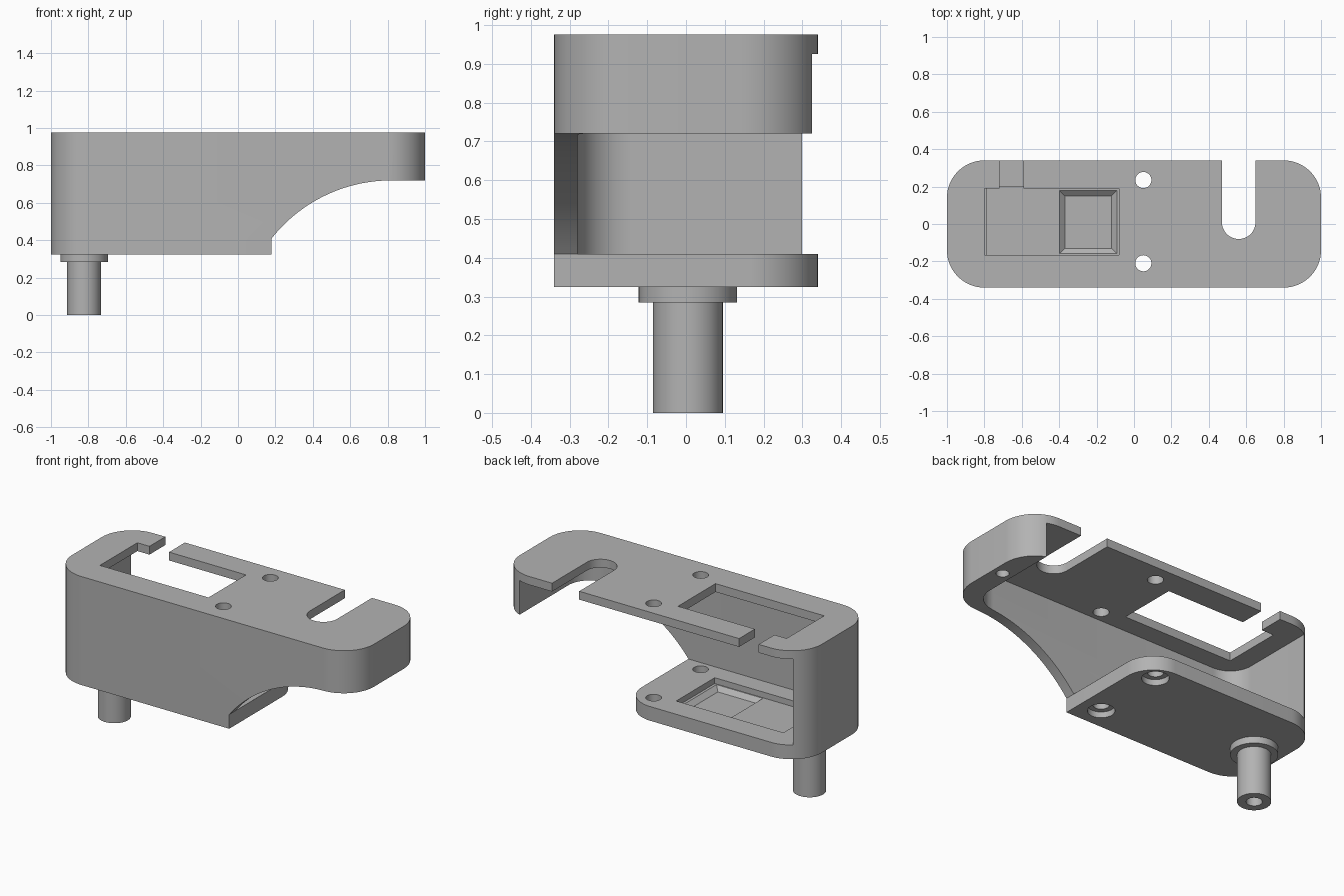
import bpy, bmesh, math
from mathutils import Vector

if "Cube" in bpy.data.objects:
    bpy.data.objects.remove(bpy.data.objects["Cube"], do_unlink=True)

grey = bpy.data.materials.new("plain grey")
grey.use_nodes = True
grey.diffuse_color = (0.45, 0.45, 0.45, 1)
grey.node_tree.nodes["Principled BSDF"].inputs["Base Color"].default_value = (0.45, 0.45, 0.45, 1)


def arc(cx, cy, r, start, end, n=16):
    """Points on an arc, angles in degrees."""
    angles = [math.radians(start + (end - start) * i / n) for i in range(n + 1)]
    return [(cx + r * math.cos(a), cy + r * math.sin(a)) for a in angles]


def rect(x0, x1, y0, y1):
    return [(x0, y0), (x1, y0), (x1, y1), (x0, y1)]


def circle(cx, cy, r):
    return arc(cx, cy, r, 0, 360, 48)[:-1]


def prism(name, points, low, high, along_y=False, inset=0):
    """Extrude a profile along z (or y); inset shrinks the low end."""
    bm = bmesh.new()
    place = (lambda u, v, d: (u, d, v)) if along_y else (lambda u, v, d: (u, v, d))
    mu = sum(p[0] for p in points) / len(points)
    mv = sum(p[1] for p in points) / len(points)
    shrink = lambda c, m: c - math.copysign(inset, c - m) if inset else c
    bottom = [bm.verts.new(place(shrink(u, mu), shrink(v, mv), low)) for u, v in points]
    top = [bm.verts.new(place(u, v, high)) for u, v in points]
    bm.faces.new(bottom[::-1])
    bm.faces.new(top)
    for i in range(len(points)):
        j = (i + 1) % len(points)
        bm.faces.new((bottom[i], bottom[j], top[j], top[i]))
    bmesh.ops.recalc_face_normals(bm, faces=bm.faces)
    mesh = bpy.data.meshes.new(name)
    bm.to_mesh(mesh)
    bm.free()
    mesh.materials.append(grey)
    obj = bpy.data.objects.new(name, mesh)
    bpy.context.collection.objects.link(obj)
    return obj


def activate(obj):
    bpy.ops.object.select_all(action='DESELECT')
    obj.select_set(True)
    bpy.context.view_layer.objects.active = obj


def cut(obj, *args, **kwargs):
    cutter = prism("cutter", *args, **kwargs)
    cutter.hide_render = True
    activate(obj)
    mod = obj.modifiers.new("cut", 'BOOLEAN')
    mod.operation, mod.solver, mod.object = 'DIFFERENCE', 'EXACT', cutter
    bpy.ops.object.modifier_apply(modifier=mod.name)
    bpy.data.objects.remove(cutter, do_unlink=True)


# Rounded block that becomes the housing
base, floor, ceiling, top = 0.325, 0.41, 0.925, 0.975
outline = (arc(0.8, 0.14, 0.2, 0, 90) + arc(-0.8, 0.14, 0.2, 90, 180)
           + arc(-0.8, -0.14, 0.2, 180, 270) + arc(0.8, -0.14, 0.2, 270, 360))
housing = prism("housing", outline, base, top)

# Cavity open to the back
cut(housing, [(0.876, 0.6), (-0.92, 0.6)] + arc(-0.78, -0.14, 0.14, 180, 270)
    + arc(0.736, -0.14, 0.14, 270, 360), floor, ceiling)

# Arched underside
sweep = arc(0.82, -0.096, 0.816, 90, 141.7, 32)
cut(housing, [(1.3, 0.1), (1.3, 0.72)] + sweep + [(0.18, 0.1)], -0.6, 0.6, along_y=True)

# Rounded free corner of the bottom plate
cut(housing, arc(0.0, 0.16, 0.18, 0, 90) + [(0.0, 0.6), (0.4, 0.6), (0.4, 0.16)], 0.2, 0.5)

# Window, notch and cable slot through the top plate
cut(housing, rect(-0.8, -0.08, -0.165, 0.19), 0.9, 1.1)
cut(housing, rect(-0.72, -0.59, 0.1, 0.6), 0.9, 1.1)
cut(housing, [(0.65, 0.6), (0.47, 0.6)] + arc(0.56, 0.01, 0.09, 180, 360, 24), 0.9, 1.1)

# Stepped pocket in the bottom plate
cut(housing, rect(-0.785, -0.075, -0.165, 0.2), 0.375, 0.5)
cut(housing, rect(-0.4, -0.09, -0.16, 0.18), 0.35, 0.376, inset=0.03)

# Screw holes through both plates, counterbored from below
for y in (0.235, -0.21):
    cut(housing, circle(0.05, y, 0.043), 0.1, 1.2)
    cut(housing, circle(0.05, y, 0.073), 0.1, base + 0.035)

# Blind hole under the thick end wall
cut(housing, circle(0.938, 0.04, 0.035), 0.6, 0.85)

# Foot with collar
collar = prism("foot_collar", circle(-0.823, 0.005, 0.127), 0.285, base)
foot = prism("foot", circle(-0.823, 0.005, 0.09), 0, 0.29)
cut(foot, circle(-0.823, 0.005, 0.043), -0.1, 0.2)

for part in (housing, collar, foot):
    activate(part)
    bpy.ops.object.shade_smooth_by_angle(angle=math.radians(30))
